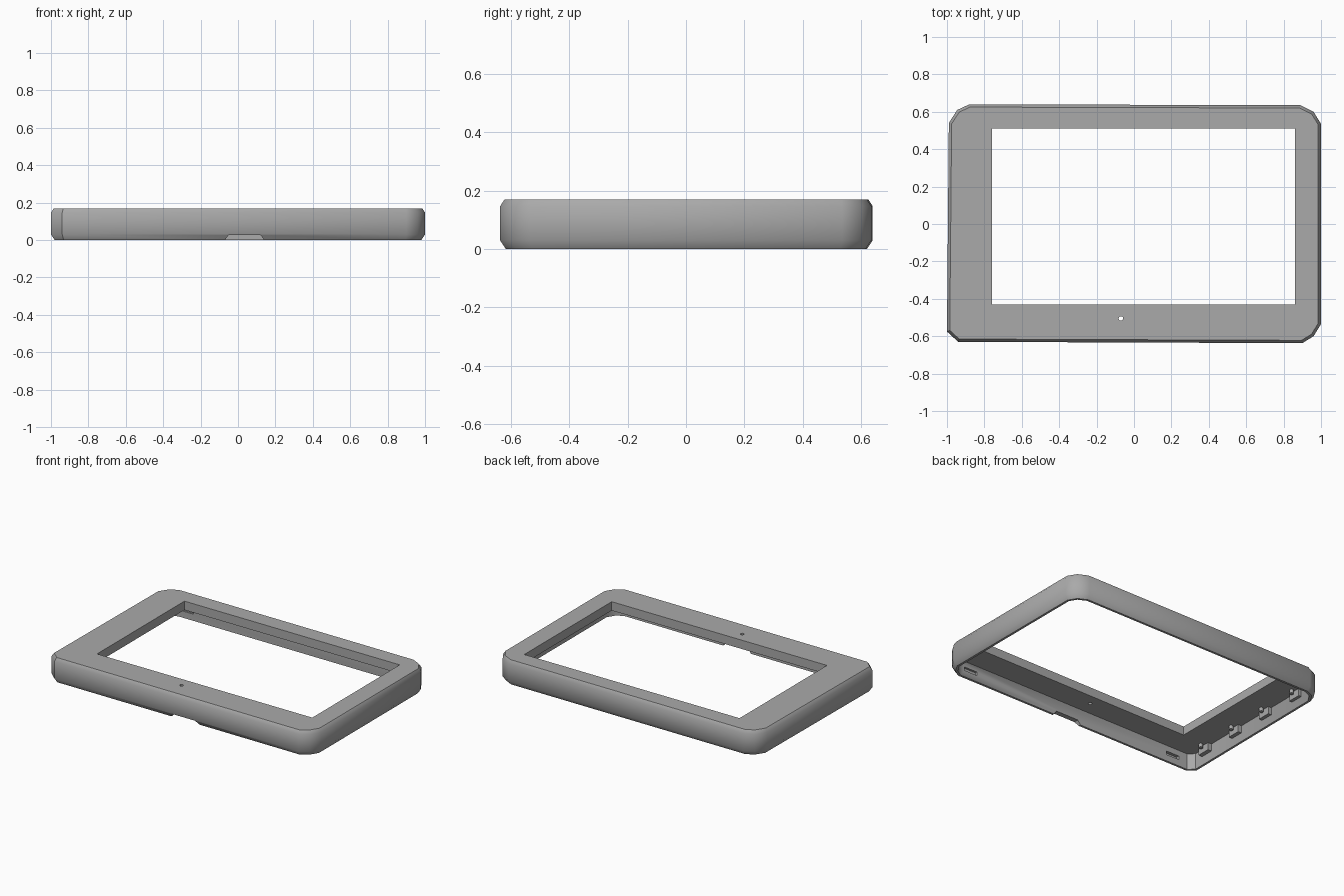
import bpy
import bmesh
from mathutils import Vector

cube = bpy.data.objects.get("Cube")
if cube:
    bpy.data.objects.remove(cube)

grey = bpy.data.materials.new("matte_grey")
grey.use_nodes = True
colour = (0.4, 0.4, 0.4, 1)
grey.diffuse_color = colour
grey.node_tree.nodes["Principled BSDF"].inputs["Base Color"].default_value = colour

# Outline of the case, counter-clockwise, with its uneven corners
OUTLINE = [(-0.94, -0.63), (0.9, -0.637), (0.96, -0.6), (1, -0.535),
           (1, 0.535), (0.96, 0.6), (0.89, 0.635), (-0.88, 0.64),
           (-0.945, 0.61), (-0.99, 0.54), (-1, -0.575)]
CAVITY_TOP = 0.11
WALL = 0.035


def inset(points, d):
    """Move every edge of a convex outline inwards by d."""
    result = []
    pts = [Vector(p) for p in points]
    for i, p in enumerate(pts):
        a = (p - pts[i - 1]).normalized()
        b = (pts[(i + 1) % len(pts)] - p).normalized()
        na, nb = Vector((-a.y, a.x)), Vector((-b.y, b.x))
        result.append(p + (na + nb) * (d / (1 + na.dot(nb))))
    return result


def finish(name, bm):
    bmesh.ops.recalc_face_normals(bm, faces=bm.faces)
    mesh = bpy.data.meshes.new(name)
    bm.to_mesh(mesh)
    bm.free()
    ob = bpy.data.objects.new(name, mesh)
    bpy.context.collection.objects.link(ob)
    mesh.materials.append(grey)
    return ob


def loft(name, rings):
    """Capped solid through rings of equal point count."""
    bm = bmesh.new()
    loops = [[bm.verts.new(p) for p in ring] for ring in rings]
    n = len(loops[0])
    for low, high in zip(loops, loops[1:]):
        for i in range(n):
            j = (i + 1) % n
            bm.faces.new((low[i], low[j], high[j], high[i]))
    bm.faces.new(loops[0][::-1])
    bm.faces.new(loops[-1])
    return finish(name, bm)


def layers(steps):
    return [[(p.x, p.y, z) for p in inset(OUTLINE, d)] for d, z in steps]


def box(name, x, y, z):
    return loft(name, [[(x[0], y[0], h), (x[1], y[0], h),
                        (x[1], y[1], h), (x[0], y[1], h)] for h in z])


def peg(name, x, y, z, radius, depth):
    bm = bmesh.new()
    bmesh.ops.create_cone(bm, cap_ends=True, segments=12, radius1=radius,
                          radius2=radius, depth=depth)
    bmesh.ops.translate(bm, verts=bm.verts, vec=(x, y, z))
    return finish(name, bm)


def cut(target, cutter):
    cutter.hide_render = True
    mod = target.modifiers.new("cut", "BOOLEAN")
    mod.operation = "DIFFERENCE"
    mod.solver = "EXACT"
    mod.object = cutter
    bpy.context.view_layer.objects.active = target
    bpy.ops.object.modifier_apply(modifier=mod.name)
    bpy.data.objects.remove(cutter)


# Bevelled case, hollowed from below
case = loft("bezel_case", layers([(0.02, 0), (0, 0.03), (0, 0.147), (0.015, 0.17)]))
cut(case, loft("cavity_cutter", layers([(WALL, -0.1), (WALL, CAVITY_TOP)])))

# Screen window and the pinhole below it
cut(case, box("window_cutter", (-0.76, 0.86), (-0.43, 0.51), (-0.1, 0.3)))
cut(case, peg("pinhole_cutter", -0.07, -0.505, 0.1, 0.012, 0.4))

# Cable notch with slanted ends in the front rim
profile = [(-0.085, -0.02), (0.155, -0.02), (0.12, 0.028), (-0.05, 0.028)]
cut(case, loft("notch_cutter", [[(x, y, z) for x, z in profile] for y in (-0.7, -0.55)]))

# Clip slots inside the long walls
for x in (-0.81, 0.81):
    for side in (-1, 1):
        y = sorted((side * 0.58, side * 0.616))
        cut(case, box("slot_cutter", (x - 0.05, x + 0.05), y, (0.045, 0.07)))

bpy.ops.object.select_all(action="DESELECT")
case.select_set(True)
bpy.context.view_layer.objects.active = case
bpy.ops.object.shade_smooth_by_angle(angle=0.6)

# Support blocks with small pegs along the inside of the right wall
for i in range(4):
    y = -0.45 + i * 0.29
    box(f"support_block_{i + 1}", (-0.975, -0.935), (y - 0.045, y + 0.045), (0.06, 0.115))
    peg(f"support_peg_{i + 1}", -0.915, y, 0.1, 0.014, 0.03)
